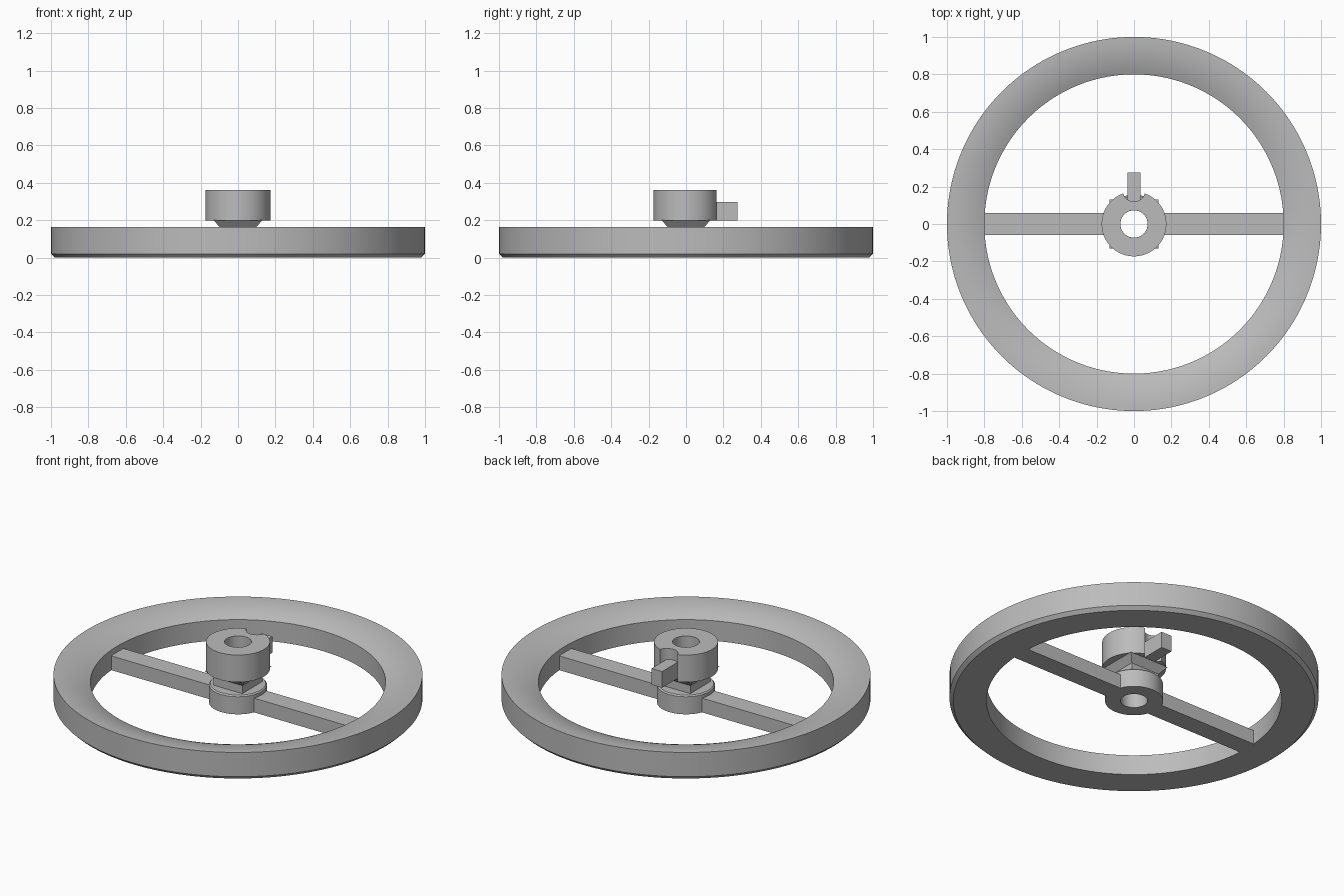
import bpy
import bmesh
from math import cos, sin, pi, radians, sqrt

old = bpy.data.objects.get("Cube")
if old:
    bpy.data.objects.remove(old, do_unlink=True)

grey = bpy.data.materials.new("light_grey")
grey.use_nodes = True
colour = (0.5, 0.5, 0.5, 1)
grey.diffuse_color = colour
grey.node_tree.nodes["Principled BSDF"].inputs["Base Color"].default_value = colour


def finish(name, bm):
    """Turn a bmesh into a named grey object with sharp edges kept."""
    bmesh.ops.recalc_face_normals(bm, faces=bm.faces)
    mesh = bpy.data.meshes.new(name)
    bm.to_mesh(mesh)
    bm.free()
    mesh.materials.append(grey)
    obj = bpy.data.objects.new(name, mesh)
    bpy.context.collection.objects.link(obj)
    smooth(obj)
    return obj


def select(obj):
    bpy.ops.object.select_all(action='DESELECT')
    obj.select_set(True)
    bpy.context.view_layer.objects.active = obj


def smooth(obj):
    select(obj)
    bpy.ops.object.shade_smooth_by_angle(angle=radians(20))


def lathe(name, profile, sides=96, closed=True, turn=0):
    """Revolve (radius, height) points; open profiles get flat caps."""
    bm = bmesh.new()
    rings = []
    for r, z in profile:
        angles = [turn + 2 * pi * i / sides for i in range(sides)]
        rings.append([bm.verts.new((r * cos(a), r * sin(a), z)) for a in angles])
    pairs = list(zip(rings, rings[1:]))
    if closed:
        pairs.append((rings[-1], rings[0]))
    else:
        bm.faces.new(rings[0])
        bm.faces.new(rings[-1])
    for a, b in pairs:
        for i in range(sides):
            j = (i + 1) % sides
            bm.faces.new((a[i], a[j], b[j], b[i]))
    return finish(name, bm)


def box(name, x, y, z):
    """Box between (low, high) limits on each axis."""
    bm = bmesh.new()
    bmesh.ops.create_cube(bm, size=1)
    for v in bm.verts:
        v.co = [lim[0] if c < 0 else lim[1] for c, lim in zip(v.co, (x, y, z))]
    return finish(name, bm)


def cut(obj, radius, y):
    """Cut a vertical round hole centred at the given y."""
    cutter = lathe("cutter", [(radius, -1), (radius, 1)], 64, closed=False)
    cutter.location.y = y
    cutter.hide_render = True
    mod = obj.modifiers.new("hole", 'BOOLEAN')
    mod.operation = 'DIFFERENCE'
    mod.solver = 'EXACT'
    mod.object = cutter
    select(obj)
    bpy.ops.object.modifier_apply(modifier=mod.name)
    bpy.data.objects.remove(cutter, do_unlink=True)
    smooth(obj)


BORE = 0.073

# Rim: bottom chamfer outside, top curving down towards the inner edge
ARC = 0.47
crown = []
for i in range(9):
    r = 1 - 0.2 * i / 8
    crown.append((r, 0.165 - ARC + sqrt(ARC ** 2 - (1 - r) ** 2)))
lathe("rim", [(0.8, 0), (0.98, 0), (1, 0.02)] + crown, 160)

# Spokes
for side, name in ((1, "left_spoke"), (-1, "right_spoke")):
    box(name, sorted((side * 0.13, side * 0.81)), (-0.058, 0.058), (0, 0.085))

# Lower hub
lathe("lower_hub", [(BORE, 0), (0.157, 0), (0.157, 0.105), (0.15, 0.112), (BORE, 0.112)])

# Square neck flaring out under the knob
neck = lathe("square_neck",
             [(h * sqrt(2), z) for h, z in ((0.095, 0.105), (0.095, 0.16), (0.13, 0.2), (0.1, 0.21))],
             4, closed=False, turn=pi / 4)
cut(neck, BORE, 0)

# Knob with a round notch at the back, and the key bar sitting in it
knob = lathe("knob", [(BORE, 0.2), (0.173, 0.2), (0.173, 0.362), (BORE, 0.362)])
cut(knob, 0.06, 0.18)
box("key_bar", (-0.035, 0.035), (0.11, 0.275), (0.2, 0.297))
